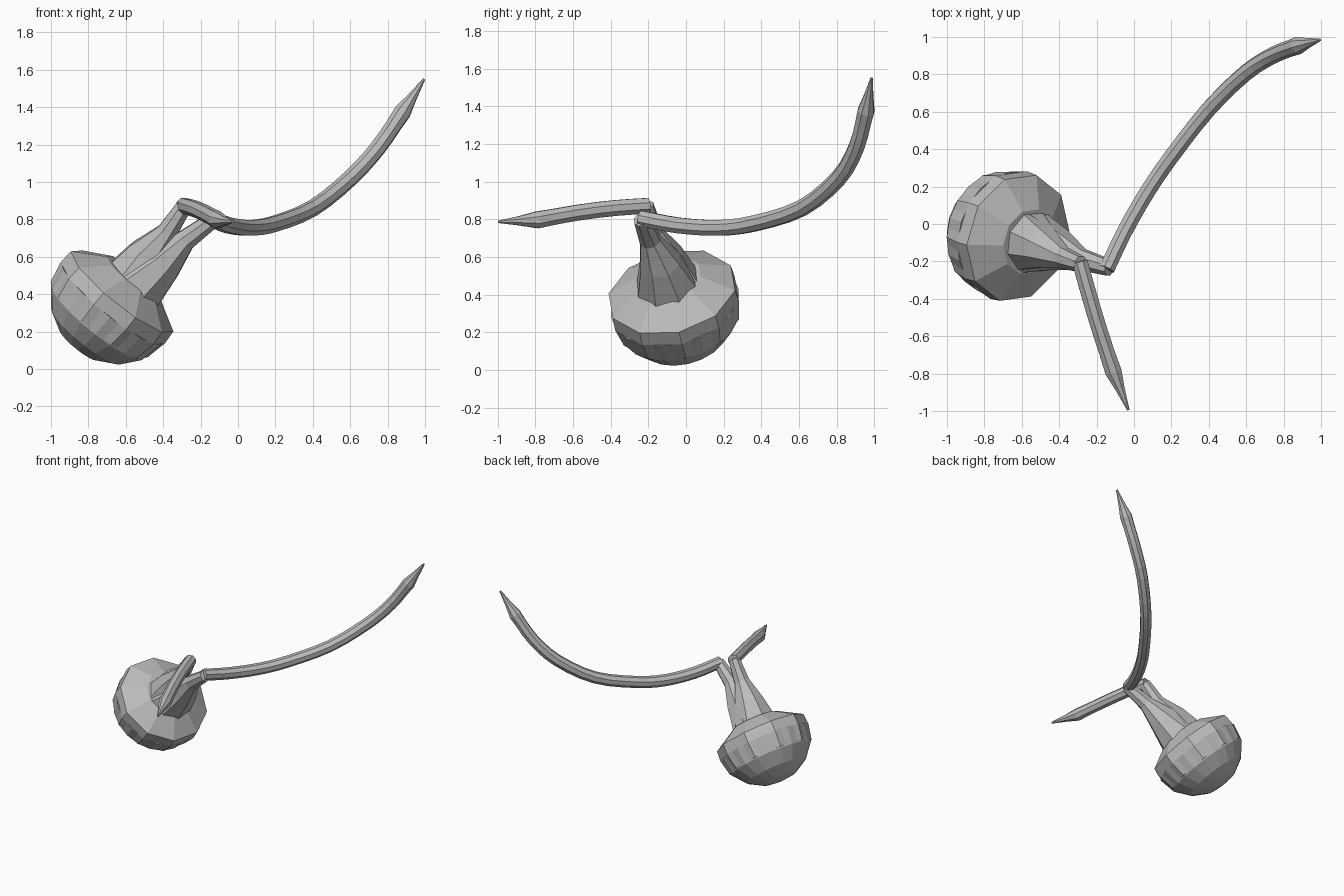
import bpy, bmesh, math
from mathutils import Vector

cube = bpy.data.objects.get("Cube")
if cube:
    bpy.data.objects.remove(cube)

grey = bpy.data.materials.new("plain grey")
grey.use_nodes = True
GREY = (0.5, 0.5, 0.5, 1)
grey.diffuse_color = GREY
grey.node_tree.nodes["Principled BSDF"].inputs["Base Color"].default_value = GREY


def finish(name, bm):
    bmesh.ops.recalc_face_normals(bm, faces=bm.faces)
    mesh = bpy.data.meshes.new(name)
    bm.to_mesh(mesh)
    bm.free()
    mesh.materials.append(grey)
    obj = bpy.data.objects.new(name, mesh)
    bpy.context.collection.objects.link(obj)
    return obj


def loft(stations, sides, turn=0.0):
    """Skin rings of (centre, radius) with a frame carried along the path."""
    bm = bmesh.new()
    pts = [Vector(c) for c, r in stations]
    side, rings = None, []
    for i, (c, r) in enumerate(stations):
        along = (pts[min(i + 1, len(pts) - 1)] - pts[max(i - 1, 0)]).normalized()
        if side is None:
            side = along.orthogonal()
        side = (side - along * side.dot(along)).normalized()
        up = along.cross(side)
        ring = []
        for k in range(sides):
            a = 2 * math.pi * (k + turn) / sides
            ring.append(bm.verts.new(pts[i] + r * (math.cos(a) * side + math.sin(a) * up)))
        rings.append(ring)
    for lo, hi in zip(rings, rings[1:]):
        for k in range(sides):
            j = (k + 1) % sides
            bm.faces.new((lo[k], lo[j], hi[j], hi[k]))
    bm.faces.new(rings[0])
    bm.faces.new(rings[-1])
    return bm


def smooth_path(points, steps):
    """Catmull-Rom samples through the points."""
    p = [Vector(q) for q in points]
    p = [2 * p[0] - p[1]] + p + [2 * p[-1] - p[-2]]
    out = []
    for a, b, c, d in zip(p, p[1:], p[2:], p[3:]):
        for s in range(steps):
            t = s / steps
            out.append(0.5 * (2 * b + (c - a) * t + (2 * a - 5 * b + 4 * c - d) * t * t
                              + (3 * b - a - 3 * c + d) * t ** 3))
    return out + [p[-2]]


# bulb: faceted shoulder and a rounder underside, both on the tilted axis
centre = Vector((-0.62, -0.075, 0.415))
axis = Vector((0.62, -0.2, 0.76)).normalized()


def on_axis(profile):
    return [(centre + axis * t, r) for t, r in profile]


finish("bulb_shoulder", loft(on_axis(
    [(-0.2, 0.33), (-0.08, 0.355), (0, 0.35), (0.1, 0.18)]), 10))

under = loft(on_axis([(-0.395, 0.02), (-0.375, 0.13), (-0.31, 0.24),
                      (-0.21, 0.32), (-0.08, 0.347)]), 20)
# raised panels on every other patch of the underside
under.faces.ensure_lookup_table()
quads = [f for f in under.faces if len(f.verts) == 4]
panels = [f for i, f in enumerate(quads) if (i // 2 + i // 20) % 2 and i >= 20]
bmesh.ops.inset_region(under, faces=panels, thickness=0.006, depth=0.006)
finish("bulb_underside", under)

# forked neck: two tapering branches that share one base
finish("neck_front_branch", loft([
    ((-0.57, -0.09, 0.46), 0.175), ((-0.48, -0.13, 0.61), 0.115),
    ((-0.38, -0.18, 0.73), 0.06), ((-0.285, -0.215, 0.875), 0.045)], 8, 0.5))
finish("neck_back_branch", loft([
    ((-0.54, -0.1, 0.45), 0.175), ((-0.4, -0.14, 0.57), 0.115),
    ((-0.28, -0.19, 0.69), 0.06), ((-0.13, -0.235, 0.8), 0.045)], 8, 0.5))


def stalk(name, points, tip, steps):
    """Even stem that ends in a slim point with a slight swelling before it."""
    path = smooth_path(points, steps)
    stations = [(p, 0.045) for p in path[:-1]] + [(path[-1], 0.048)]
    tip = Vector(tip)
    stations += [(path[-1].lerp(tip, 0.45), 0.027), (tip, 0.007)]
    finish(name, loft(stations, 8, 0.5))


stalk("short_stalk", [(-0.29, -0.2, 0.872), (-0.24, -0.38, 0.86),
                      (-0.18, -0.58, 0.835), (-0.11, -0.79, 0.797)],
      (-0.03, -0.995, 0.787), 2)
stalk("long_stalk", [(-0.145, -0.24, 0.805), (-0.05, -0.04, 0.768), (0.07, 0.17, 0.755),
                     (0.2, 0.36, 0.778), (0.4, 0.615, 0.86), (0.6, 0.81, 1.02),
                     (0.75, 0.905, 1.185), (0.88, 0.955, 1.375)],
      (0.995, 0.985, 1.55), 3)
